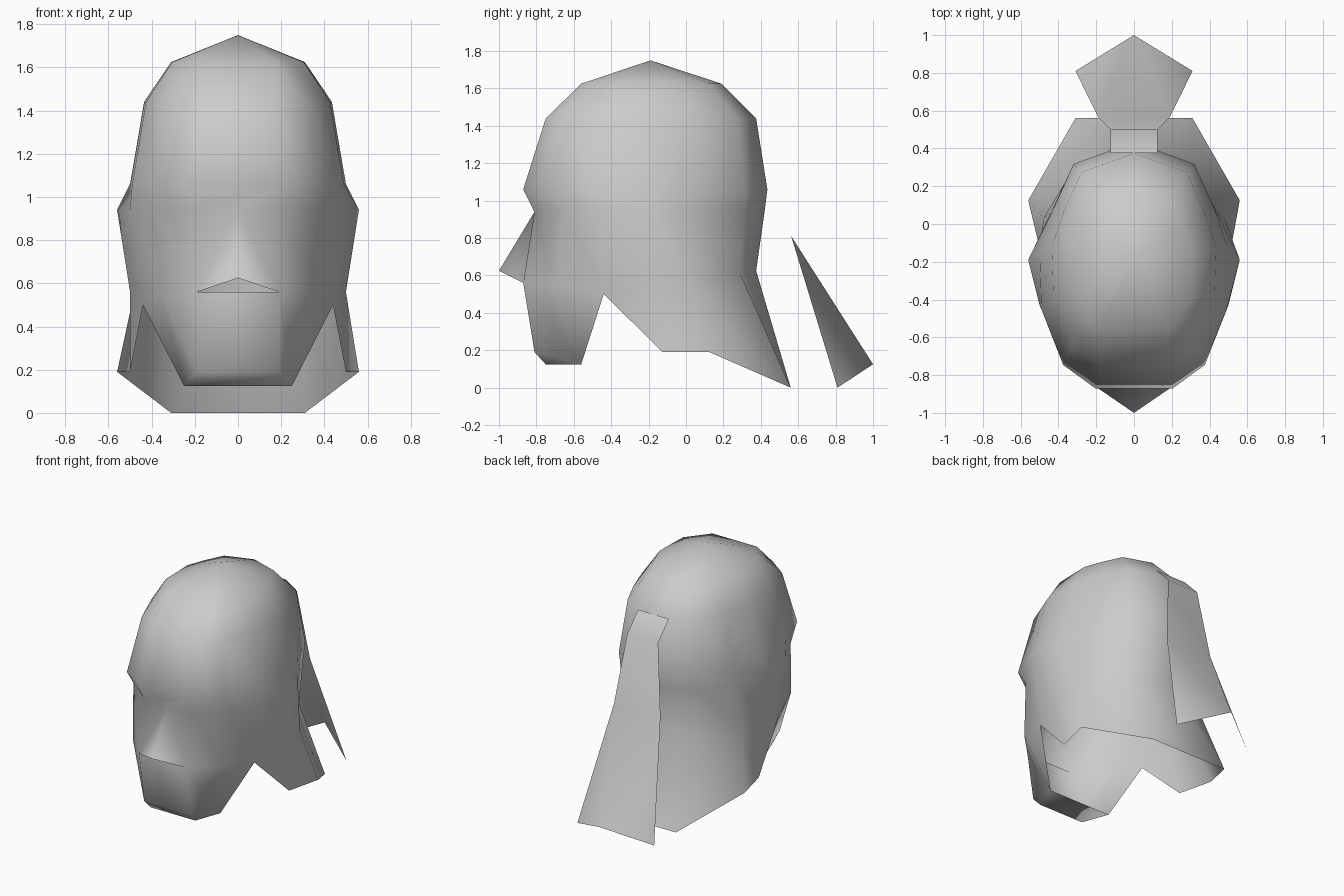
import bpy
from mathutils import Vector

default_cube = bpy.data.objects.get("Cube")
if default_cube:
    bpy.data.objects.remove(default_cube, do_unlink=True)

# One plain grey for everything
grey = bpy.data.materials.new("plain grey")
grey.use_nodes = True
GREY = (0.6, 0.6, 0.6, 1)
grey.diffuse_color = GREY
grey.node_tree.nodes["Principled BSDF"].inputs["Base Color"].default_value = GREY


def make_part(name, verts, faces):
    """Create a smooth shaded grey mesh object."""
    mesh = bpy.data.meshes.new(name)
    mesh.from_pydata(verts, [], faces)
    mesh.validate()
    mesh.materials.append(grey)
    for polygon in mesh.polygons:
        polygon.use_smooth = True
    part = bpy.data.objects.new(name, mesh)
    bpy.context.collection.objects.link(part)
    return part


def mirror_row(half):
    """Close a left half row, ending at the back centre, into a full loop."""
    right = [Vector((-p[0], p[1], p[2])) for p in reversed(half[:-1])]
    return [Vector(p) for p in half] + right


# Plan outline of the skull, left half, front to back centre, in unit size
PLAN = [(0.41, -1), (0.75, -0.81), (0.98, -0.36), (1, 0.12),
        (0.85, 0.46), (0.64, 0.82), (0, 1)]


def skull_ring(width, front, back, z):
    middle, reach = (front + back) / 2, (back - front) / 2
    return [Vector((px * width, middle + py * reach, z)) for px, py in PLAN]


# Crown, forehead and brow follow the plan
crown = skull_ring(0.31, -0.56, 0.19, 1.625)
crown[0].x = 0.18
crown[2].y = -0.4
forehead = skull_ring(0.435, -0.75, 0.375, 1.44)
brow = skull_ring(0.5, -0.87, 0.435, 1.06)

# Eye line, mouth line, and the lower rim of jaw and flared hair
NOTCH = (0.44, -0.44, 0.5)
eyes = [(x, y, 0.94) for x, y in [
    (0.19, -0.81), (0.39, -0.65), (0.5, -0.43), (0.56, -0.19),
    (0.44, 0.06), (0.31, 0.31), (0, 0.42)]]
mouth = [(0.19, -0.87, 0.56), (0.36, -0.7, 0.56), NOTCH, (0.5, -0.2, 0.56),
         (0.48, 0.03, 0.56), (0.29, 0.29, 0.61), (0, 0.375, 0.625)]
rim = [(0.19, -0.81, 0.19), (0.25, -0.56, 0.125), NOTCH, (0.5, -0.125, 0.19),
       (0.56, 0.125, 0.19), (0.31, 0.56, 0), (0, 0.56, 0)]

rows = [mirror_row(half) for half in (crown, forehead, brow, eyes, mouth, rim)]
BROW, EYES, MOUTH, RIM = 2, 3, 4, 5
count = len(rows[0])
verts = [Vector((0, -0.19, 1.75))] + [p for row in rows for p in row]


def index(row, column):
    # Both rows share the notch points
    if row == RIM and column % count in (2, count - 3):
        row = MOUTH
    return 1 + row * count + column % count


faces = [(0, index(0, c), index(0, c + 1)) for c in range(count)]
for r in range(RIM):
    for c in range(count):
        if c == count - 1 and r in (BROW, EYES):
            continue  # the nose fills the front centre here
        quad = [index(r, c), index(r + 1, c), index(r + 1, c + 1), index(r, c + 1)]
        faces.append(list(dict.fromkeys(quad)))

# Nose growing out of the face, open underneath
bridge, nose_tip = len(verts), len(verts) + 1
verts += [Vector((0, -0.81, 0.94)), Vector((0, -1, 0.625))]
left = [index(r, 0) for r in range(RIM)]
right = [index(r, -1) for r in range(RIM)]
faces += [(right[BROW], right[EYES], bridge, left[EYES], left[BROW]),
          (bridge, left[MOUTH], left[EYES]), (bridge, right[EYES], right[MOUTH]),
          (bridge, nose_tip, left[MOUTH]), (bridge, right[MOUTH], nose_tip)]

# Chin underside, from the front rim back to the jaw corners
under = len(verts)
verts += [Vector((0.18, -0.75, 0.125)), Vector((-0.18, -0.75, 0.125))]
left_chin, left_jaw = index(RIM, 0), index(RIM, 1)
right_chin, right_jaw = index(RIM, -1), index(RIM, -2)
faces += [(left_chin, right_chin, under + 1, under),
          (left_chin, under, left_jaw),
          (right_chin, right_jaw, under + 1),
          (under, under + 1, right_jaw, left_jaw)]
make_part("head_and_hair", verts, faces)

# Ponytail: a bent strip that widens to a pointed end
tail_path = [(0.125, 0.375, 1.44), (0.125, 0.5, 1.31), (0.1875, 0.5625, 0.81), (0.31, 0.81, 0)]
tail_verts = [(side * x, y, z) for x, y, z in tail_path for side in (1, -1)]
tail_verts.append((0, 1, 0.125))
tip = len(tail_verts) - 1
tail_faces = [(i, i + 1, i + 3, i + 2) for i in (0, 2)]
tail_faces += [(4, 5, tip), (4, tip, 6), (5, 7, tip)]
make_part("ponytail", tail_verts, tail_faces)
